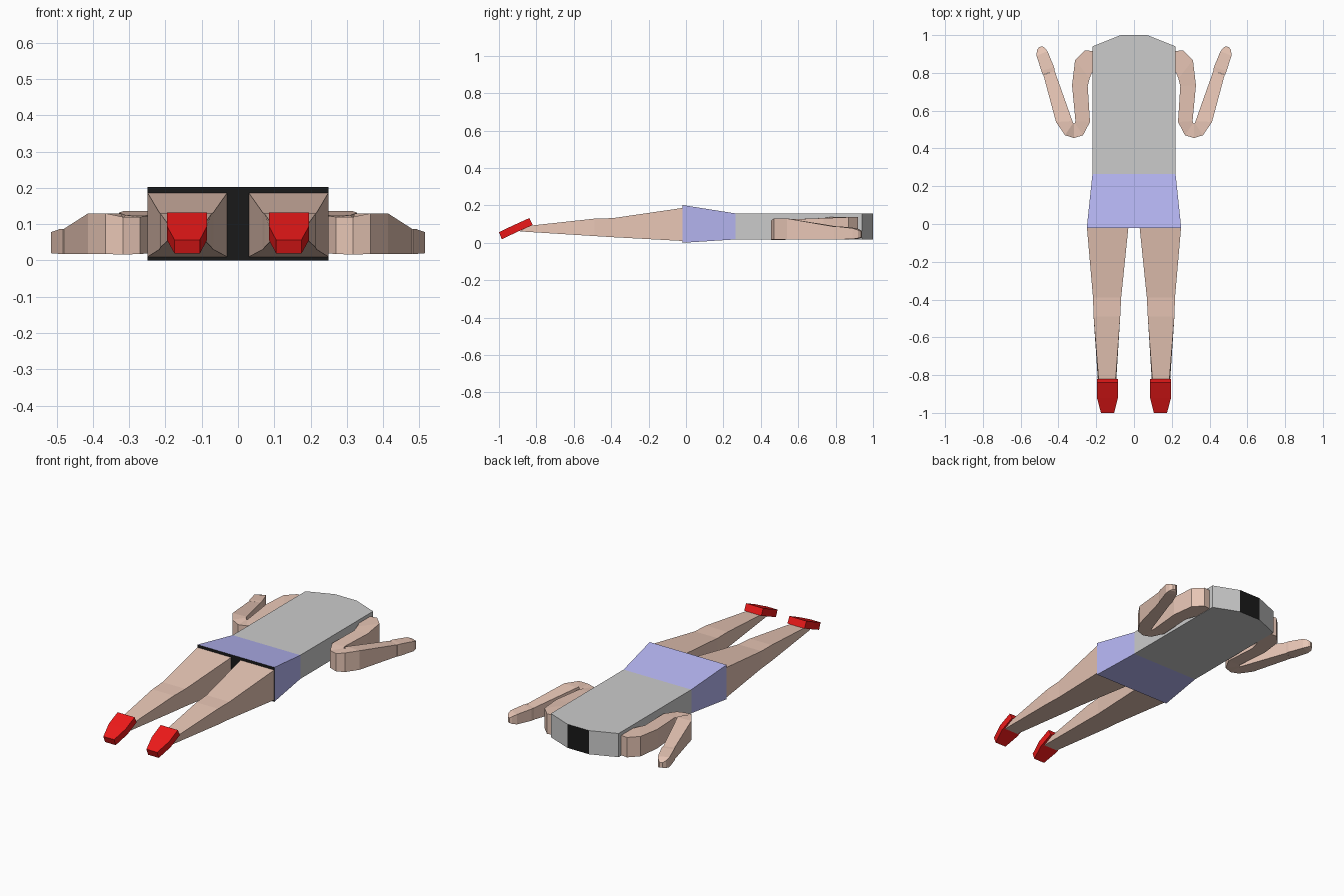
import bpy, bmesh

if "Cube" in bpy.data.objects:
    bpy.data.objects.remove(bpy.data.objects["Cube"])


def material(name, rgb):
    m = bpy.data.materials.new(name)
    m.diffuse_color = (*rgb, 1)
    m.use_nodes = True
    m.node_tree.nodes["Principled BSDF"].inputs["Base Color"].default_value = m.diffuse_color
    return m


SKIN = material("skin", (0.80, 0.56, 0.46))
BLUE = material("blue", (0.47, 0.47, 0.90))
RED = material("red", (0.85, 0.01, 0.01))
GREY = material("grey", (0.65, 0.65, 0.65))
BLACK = material("black", (0.01, 0.01, 0.01))


def loft(name, rings, mat, mirror=False, start_mat=None, end_mat=None):
    """Skin four-cornered rings into a closed, flat-faced solid."""
    bm = bmesh.new()
    loops = [[bm.verts.new(p) for p in ring] for ring in rings]
    for a, b in zip(loops, loops[1:]):
        for i in range(4):
            j = (i + 1) % 4
            bm.faces.new((a[i], a[j], b[j], b[i]))
    start, end = bm.faces.new(loops[0]), bm.faces.new(loops[-1])
    start.material_index = 1 if start_mat else 0
    end.material_index = 1 if end_mat else 0
    bmesh.ops.recalc_face_normals(bm, faces=bm.faces[:])
    me = bpy.data.meshes.new(name)
    bm.to_mesh(me)
    bm.free()
    me.materials.append(mat)
    if start_mat or end_mat:
        me.materials.append(start_mat or end_mat)
    ob = bpy.data.objects.new(name, me)
    bpy.context.collection.objects.link(ob)
    if mirror:
        ob.modifiers.new("mirror", "MIRROR").use_mirror_merge = False
    return ob


def span(x0, x1, bottom, top):
    """Ring across x, with (y, z) of its bottom and top edges."""
    return [(x0, *bottom), (x1, *bottom), (x1, *top), (x0, *top)]


def upright(a, b, z0, z1):
    """Ring between two plan points, from z0 to z1."""
    return [(*a, z0), (*b, z0), (*b, z1), (*a, z1)]


# torso, tapering to the neck, with a black neck face
loft("torso", [span(-w, w, (y, 0.018), (y, 0.157))
               for w, y in ((0.22, 0.265), (0.22, 0.94), (0.07, 1.0))],
     GREY, end_mat=BLACK)

# shorts with a black hem face
loft("shorts", [span(-0.25, 0.25, (-0.02, 0.0), (-0.02, 0.202)),
                span(-0.22, 0.22, (0.265, 0.018), (0.265, 0.157))],
     BLUE, start_mat=BLACK)

# legs
loft("leg", [span(0.03, 0.249, (-0.02, 0.01), (-0.02, 0.186)),
             span(0.068, 0.217, (-0.39, 0.03), (-0.39, 0.132)),
             span(0.073, 0.214, (-0.49, 0.036), (-0.49, 0.129)),
             span(0.098, 0.187, (-0.89, 0.061), (-0.83, 0.092))],
     SKIN, mirror=True)

# shoes
loft("shoe", [span(0.085, 0.196, (-0.82, 0.095), (-0.838, 0.132)),
              span(0.085, 0.196, (-0.905, 0.057), (-0.92, 0.095)),
              span(0.105, 0.175, (-0.985, 0.019), (-1.0, 0.057))],
     RED, mirror=True)

# arms: shoulder, bent elbow, forearm, hand
loft("arm", [upright((0.215, 0.81), (0.215, 0.915), 0.02, 0.137),
             upright((0.223, 0.80), (0.26, 0.92), 0.02, 0.137),
             upright((0.235, 0.77), (0.312, 0.868), 0.02, 0.137),
             upright((0.245, 0.73), (0.328, 0.735), 0.02, 0.132),
             upright((0.233, 0.54), (0.31, 0.545), 0.02, 0.125),
             upright((0.27, 0.47), (0.314, 0.535), 0.018, 0.120),
             upright((0.317, 0.455), (0.318, 0.532), 0.016, 0.120),
             upright((0.365, 0.47), (0.322, 0.535), 0.018, 0.130),
             upright((0.413, 0.54), (0.326, 0.545), 0.018, 0.130),
             upright((0.48, 0.79), (0.42, 0.81), 0.018, 0.087)],
     SKIN, mirror=True)
loft("hand", [upright((0.482, 0.79), (0.42, 0.81), 0.018, 0.087),
              upright((0.49, 0.81), (0.423, 0.83), 0.018, 0.087),
              upright((0.516, 0.89), (0.458, 0.915), 0.02, 0.078),
              upright((0.514, 0.92), (0.475, 0.935), 0.025, 0.068),
              upright((0.503, 0.936), (0.488, 0.941), 0.03, 0.06)],
     SKIN, mirror=True)
